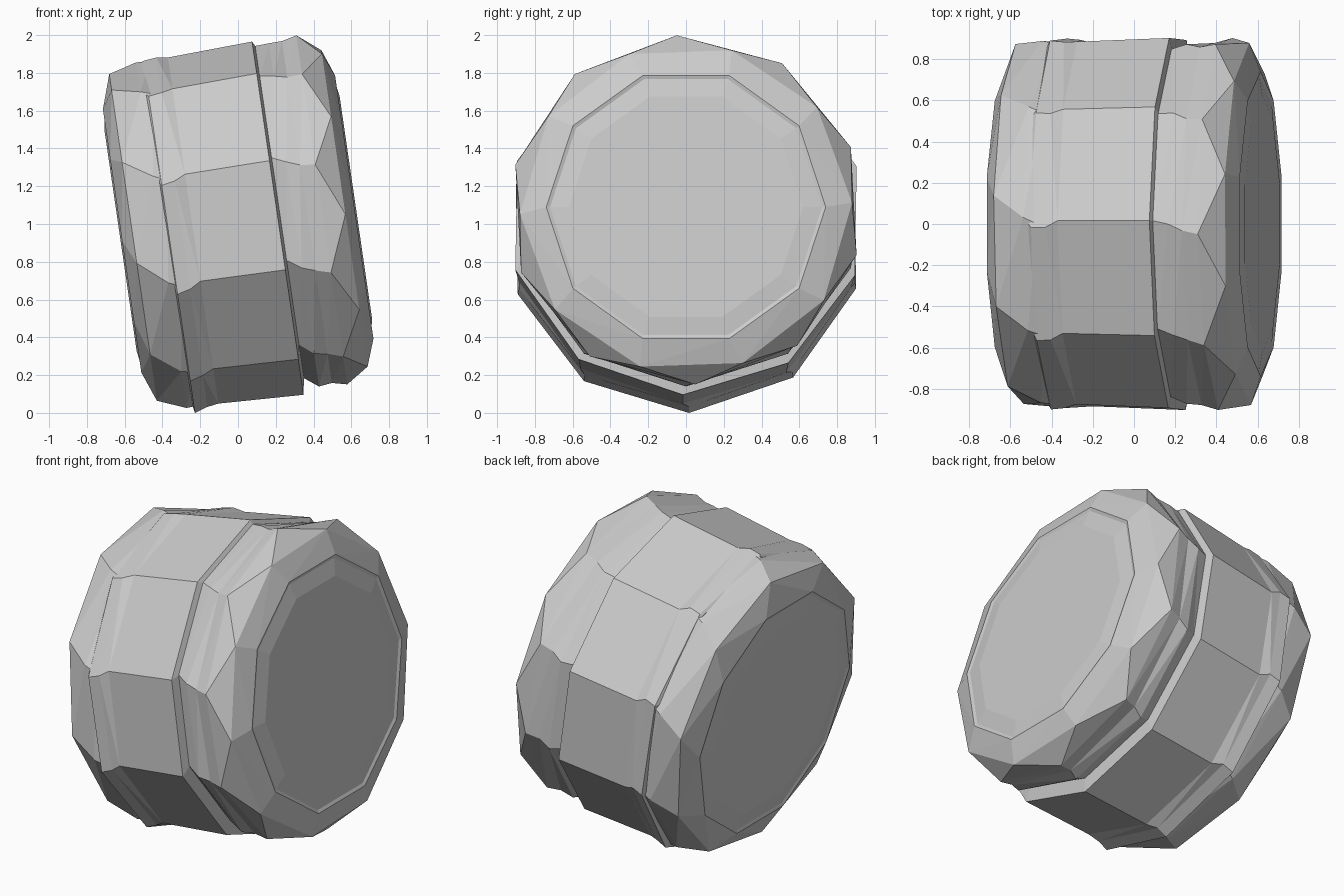
import bpy, bmesh, math
from mathutils import Matrix

if "Cube" in bpy.data.objects:
    bpy.data.objects.remove(bpy.data.objects["Cube"])

SIDES = 10
TILT = math.radians(8.3)
# axis runs along x and rises towards +x
PLACE = Matrix.Translation((0, 0, 1)) @ Matrix.Rotation(-TILT, 4, 'Y')


def lathe(name, profile):
    """Ten-sided turned form from (along axis, radius, twist in degrees, lift)."""
    bm = bmesh.new()
    rings = []
    for u, r, twist, lift in profile:
        ring = []
        for k in range(SIDES):
            a = math.radians(90 + 360 * k / SIDES - twist)
            ring.append(bm.verts.new(PLACE @ Matrix.Translation(
                (u, r * math.cos(a), r * math.sin(a) + lift)).to_translation()))
        rings.append(ring)
    for a, b in zip(rings, rings[1:]):
        for k in range(SIDES):
            n = (k + 1) % SIDES
            bm.faces.new((a[k], a[n], b[n], b[k]))
    bm.faces.new(rings[0])
    bm.faces.new(rings[-1])
    bmesh.ops.triangulate(bm, faces=[f for f in bm.faces if len(f.verts) == 4])
    bmesh.ops.recalc_face_normals(bm, faces=bm.faces[:])
    me = bpy.data.meshes.new(name)
    bm.to_mesh(me)
    bm.free()
    ob = bpy.data.objects.new(name, me)
    bpy.context.collection.objects.link(ob)
    return ob


# wide middle drum with a raised lip on its left edge
lathe("middle_drum", [
    (-0.385, 0.90, 0, 0.02), (-0.37, 0.942, -1, -0.015), (-0.30, 0.935, -1, 0),
    (-0.24, 0.926, 1, 0), (0.213, 0.945, 1, 0), (0.228, 0.885, 1, 0.03)])

# left end: band, chamfer and shallow face with a thin slit around the hub
lathe("left_end", [
    (-0.34, 0.92, 0, 0), (-0.41, 0.925, 2, 0), (-0.56, 0.885, 9, 0.01),
    (-0.62, 0.74, 18, 0), (-0.613, 0.72, 18, 0), (-0.628, 0.62, 18, 0)])

# right end: band beyond the groove, chamfer and the same kind of face
lathe("right_end", [
    (0.19, 0.88, 1, 0.03), (0.23, 0.89, 1, 0.03), (0.30, 0.918, 0, 0.005),
    (0.37, 0.915, -2, 0.01), (0.45, 0.935, -3, 0.01), (0.57, 0.88, 16, 0),
    (0.622, 0.74, 18, 0), (0.615, 0.72, 18, 0), (0.63, 0.62, 18, 0)])
